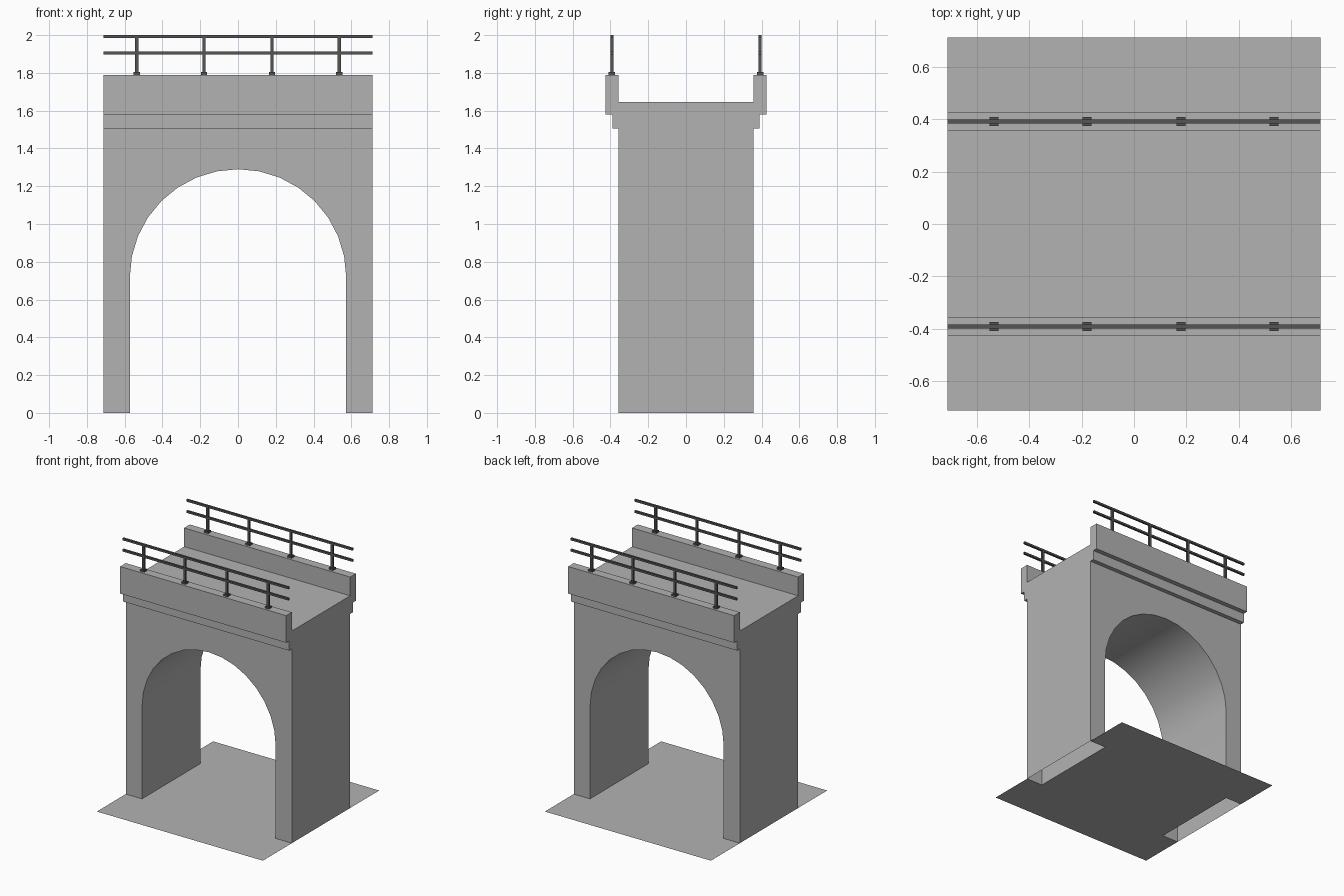
import bpy, bmesh
from math import cos, sin, pi
from mathutils import Vector

if "Cube" in bpy.data.objects:
    bpy.data.objects.remove(bpy.data.objects["Cube"], do_unlink=True)

HALF = 0.712          # half length along x
DEPTH = 0.357         # half depth of the arch body
RADIUS = 0.573        # arch radius
SPRING = 0.717        # height where the arch starts
DECK = 1.645
KERB_TOP = 1.79
RAIL_Y = 0.392


def material(name, value):
    mat = bpy.data.materials.new(name)
    mat.use_nodes = True
    colour = (value, value, value, 1)
    mat.diffuse_color = colour
    mat.node_tree.nodes["Principled BSDF"].inputs["Base Color"].default_value = colour
    return mat


concrete = material("light_grey_concrete", 0.45)
metal = material("dark_grey_metal", 0.09)


def finish(name, bm, mat):
    mesh = bpy.data.meshes.new(name)
    bm.to_mesh(mesh)
    bm.free()
    obj = bpy.data.objects.new(name, mesh)
    bpy.context.collection.objects.link(obj)
    mesh.materials.append(mat)
    return obj


def extruded(points, offset):
    """Closed prism from an outline swept along an offset."""
    bm = bmesh.new()
    face = bm.faces.new([bm.verts.new(p) for p in points])
    result = bmesh.ops.extrude_face_region(bm, geom=[face], use_keep_orig=True)
    moved = [v for v in result["geom"] if isinstance(v, bmesh.types.BMVert)]
    bmesh.ops.translate(bm, verts=moved, vec=Vector(offset))
    bmesh.ops.recalc_face_normals(bm, faces=bm.faces)
    return bm


def add_box(bm, centre, size):
    verts = bmesh.ops.create_cube(bm, size=1)["verts"]
    bmesh.ops.scale(bm, verts=verts, vec=size)
    bmesh.ops.translate(bm, verts=verts, vec=centre)


# Arch body with legs, hollow at the feet
SEGMENTS = 16
arch = [(RADIUS * cos(pi * i / SEGMENTS), SPRING + RADIUS * sin(pi * i / SEGMENTS))
        for i in range(SEGMENTS + 1)]
outline = [(HALF, 0), (HALF, DECK), (-HALF, DECK), (-HALF, 0), (-RADIUS, 0)]
outline += arch[::-1] + [(RADIUS, 0)]
bm = extruded([(x, -DEPTH, z) for x, z in outline], (0, 2 * DEPTH, 0))
feet = [f for f in bm.faces if all(v.co.z < 0.001 for v in f.verts)]
bmesh.ops.delete(bm, geom=feet, context="FACES_ONLY")
body = finish("arch_body", bm, concrete)
bpy.context.view_layer.objects.active = body
body.select_set(True)
bpy.ops.object.shade_smooth_by_angle()
body.select_set(False)

# Ground sheet, notched around the feet
quarter = [(HALF, DEPTH), (HALF, HALF)]
bm = bmesh.new()
corners = [(RADIUS, -DEPTH), (RADIUS, DEPTH)] + quarter
corners += [(-x, y) for x, y in quarter[::-1]]
corners += [(-RADIUS, DEPTH), (-RADIUS, -DEPTH)]
corners += [(-x, -y) for x, y in quarter]
corners += [(x, -y) for x, y in quarter[::-1]]
sheet = bm.faces.new([bm.verts.new((x, y, 0)) for x, y in corners])
sheet.normal_update()
if sheet.normal.z < 0:
    sheet.normal_flip()
finish("ground_sheet", bm, concrete)

# Stepped kerbs and railings on both sides
kerb = [(DEPTH, 1.505), (0.39, 1.505), (0.39, 1.58),
        (0.426, 1.58), (0.426, KERB_TOP), (DEPTH, KERB_TOP)]
for side, label in ((-1, "front"), (1, "back")):
    bm = extruded([(-HALF, side * y, z) for y, z in kerb], (2 * HALF, 0, 0))
    finish(label + "_kerb", bm, concrete)

    y = side * RAIL_Y
    rails = bmesh.new()
    for z in (1.905, 1.992):
        add_box(rails, (0, y, z), (2 * HALF, 0.016, 0.016))
    finish(label + "_rails", rails, metal)

    posts = bmesh.new()
    for x in (-0.535, -0.18, 0.18, 0.535):
        add_box(posts, (x, y, (KERB_TOP + 1.99) / 2), (0.018, 0.015, 1.99 - KERB_TOP))
        add_box(posts, (x, y, KERB_TOP + 0.007), (0.034, 0.034, 0.014))
    finish(label + "_posts", posts, metal)
